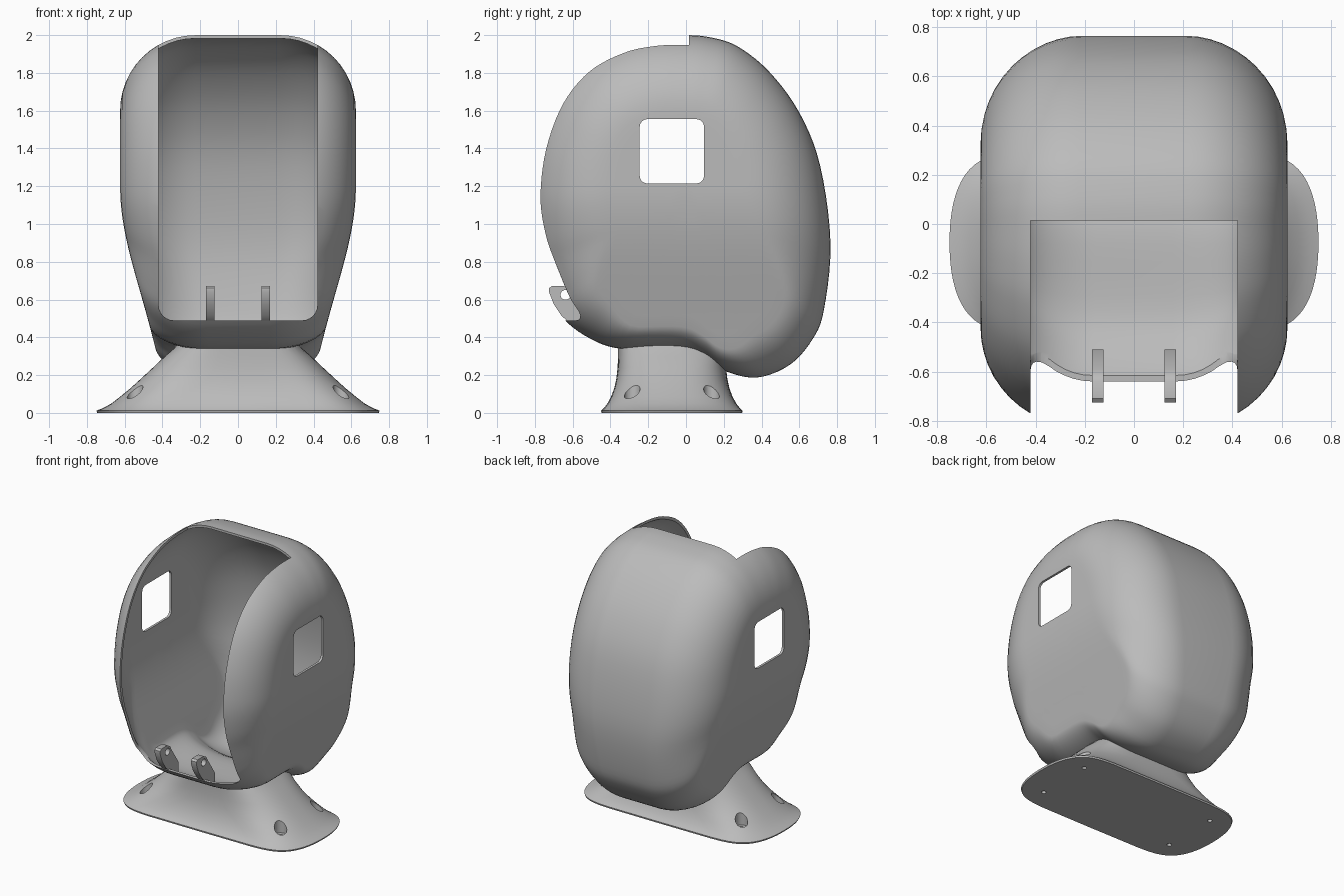
import bpy, bmesh
from math import sin, cos, pi, radians, copysign
from mathutils import Vector

cube = bpy.data.objects.get("Cube")
if cube:
    bpy.data.objects.remove(cube, do_unlink=True)

GREY = (0.5, 0.5, 0.5, 1)
mat = bpy.data.materials.new("plain_grey")
mat.use_nodes = True
mat.diffuse_color = GREY
mat.node_tree.nodes["Principled BSDF"].inputs["Base Color"].default_value = GREY


def loft(name, rings):
    """Closed solid skinned through equal-length rings of points."""
    bm = bmesh.new()
    rows = [[bm.verts.new(p) for p in ring] for ring in rings]
    n = len(rows[0])
    for a, b in zip(rows, rows[1:]):
        for i in range(n):
            j = (i + 1) % n
            bm.faces.new((a[i], a[j], b[j], b[i]))
    bm.faces.new(rows[0])
    bm.faces.new(rows[-1])
    bmesh.ops.recalc_face_normals(bm, faces=bm.faces)
    mesh = bpy.data.meshes.new(name)
    bm.to_mesh(mesh)
    bm.free()
    mesh.materials.append(mat)
    obj = bpy.data.objects.new(name, mesh)
    bpy.context.collection.objects.link(obj)
    return obj


def prism(name, outline, axis, lo, hi):
    """Extrude a 2D outline along the x, y or z axis."""
    def place(p, t):
        q = list(p)
        q.insert(axis, t)
        return q
    return loft(name, [[place(p, t) for p in outline] for t in (lo, hi)])


def rounded_rect(x0, x1, y0, y1, r, steps=6):
    pts = []
    corners = ((x1 - r, y1 - r), (x0 + r, y1 - r), (x0 + r, y0 + r), (x1 - r, y0 + r))
    for q, (cx, cy) in enumerate(corners):
        for s in range(steps + 1):
            a = (q + s / steps) * pi / 2
            pts.append((cx + r * cos(a), cy + r * sin(a)))
    return pts


def circle(cx, cy, r, n=24):
    return [(cx + r * cos(2 * pi * i / n), cy + r * sin(2 * pi * i / n)) for i in range(n)]


def apply_modifier(obj, kind, **settings):
    mod = obj.modifiers.new(kind.title(), kind)
    for key, value in settings.items():
        setattr(mod, key, value)
    bpy.context.view_layer.objects.active = obj
    bpy.ops.object.modifier_apply(modifier=mod.name)


def cut(obj, cutter, keep=False):
    apply_modifier(obj, 'BOOLEAN', operation='DIFFERENCE', solver='EXACT', object=cutter)
    if not keep:
        bpy.data.objects.remove(cutter, do_unlink=True)


def smooth_closed(points, steps):
    """Closed Catmull-Rom curve."""
    out, n = [], len(points)
    for i in range(n):
        a, b, c, d = (Vector(points[(i + k) % n]) for k in (-1, 0, 1, 2))
        for s in range(steps):
            t = s / steps
            out.append(0.5 * (2 * b + (c - a) * t + (2 * a - 5 * b + 4 * c - d) * t ** 2
                              + (3 * b - a - 3 * c + d) * t ** 3))
    return out


def ramp(v, lo, hi):
    t = min(1, max(0, (v - lo) / (hi - lo)))
    return t * t * (3 - 2 * t)


# Shell body: side profile (y, z) with broad rounded shoulders, tapering downwards
PROFILE = [(-.02, 2), (.12, 1.99), (.27, 1.942), (.44, 1.807), (.6, 1.59), (.71, 1.31),
           (.765, .9), (.73, .545), (.67, .39), (.55, .255), (.375, .187), (.205, .222),
           (.1, .285), (-.03, .328), (-.35, .34), (-.51, .395), (-.64, .49), (-.71, .61),
           (-.765, .76), (-.805, .93), (-.822, 1.16), (-.787, 1.42), (-.69, 1.67),
           (-.54, 1.85), (-.35, 1.953), (-.18, 1.992)]
WIDTH, ROUND, CENTRE = .624, .4, Vector((0, 1.1))


def taper(z):
    t = max(0, 1.2 - z) ** 2
    return 1 - .45 * t / (1 + 1.05 * t) / WIDTH


def rounding(p):
    """Edge rounding is tighter along the underside, most of all above the neck."""
    tightest = .32 + .25 * ramp(p.x, .2, .5) + .18 * ramp(-p.x, .3, .55)
    return tightest + (1 - tightest) * ramp(p.y, .34, .82)


profile = smooth_closed(PROFILE, 5)
ARC = 12
half = [(WIDTH - ROUND * (1 - sin(a)), ROUND * (1 - cos(a)), 1)
        for a in (i / ARC * pi / 2 for i in range(ARC + 1))]
half += [(WIDTH, ROUND, k / 10) for k in range(9, 0, -1)]


def shell_ring(x, inset, shrink, side):
    ring = []
    for p in profile:
        ray = p - CENTRE
        q = CENTRE + ray * (1 - inset * rounding(p) / ray.length) * shrink
        ring.append((side * x * taper(q.y), q.x, q.y))
    return ring


shell = loft("shell", [shell_ring(*h, -1) for h in reversed(half)] + [shell_ring(*h, 1) for h in half])

# Base foot: flared plate with bowed ends rising into a rounder neck
LEVELS = [(0, .745, .372), (.012, .75, .375), (.025, .715, .36), (.05, .67, .341),
          (.085, .625, .322), (.13, .57, .305), (.18, .515, .294), (.24, .45, .287),
          (.3, .387, .285), (.35, .33, .285), (.42, .27, .285)]


def power(v, e):
    return copysign(abs(v) ** e, v)


def foot_ring(z, w, d, n=64):
    t = ramp(z, 0, .22)
    ex, ey = 2 / (8 - 4.5 * t), 2 / (2.2 + .3 * t)
    angles = [2 * pi * i / n for i in range(n)]
    return [(w * power(cos(a), ex), d * power(sin(a), ey) - .075, z) for a in angles]


foot = loft("base_foot", [foot_ring(*level) for level in LEVELS])
cut(foot, shell, keep=True)

# Countersunk screw holes in the foot
for x in (-.545, .545):
    for y in (-.285, .135):
        cut(foot, prism("bore", circle(x, y, .042), 2, .055, .5))
        cut(foot, prism("screw_hole", circle(x, y, .016), 2, -.1, .2))

# Hollow the shell, then open the front and the side windows
apply_modifier(shell, 'SOLIDIFY', thickness=.017, offset=-1)
cut(shell, prism("front_opening", rounded_rect(-.42, .42, .49, 2.5, .08), 1, -1.2, .015))
cut(shell, prism("side_windows", rounded_rect(-.245, .095, 1.215, 1.555, .04), 0, -1, 1))

# Pair of hinge tabs on the front lip
TAB = [(-.71, .672), (-.64, .672), (-.61, .655), (-.59, .62), (-.51, .5), (-.51, .405),
       (-.63, .488), (-.66, .515), (-.7, .575), (-.725, .64), (-.725, .66)]
tabs = []
for side, x in (("right", -.17), ("left", .125)):
    tab = prism(side + "_hinge_tab", TAB, 0, x, x + .045)
    cut(tab, prism("pin_hole", circle(-.638, .625, .026), 0, x - .1, x + .1))
    tabs.append(tab)

# Smooth shading with crisp edges
bpy.ops.object.select_all(action='DESELECT')
for obj in [shell, foot] + tabs:
    obj.select_set(True)
bpy.context.view_layer.objects.active = shell
bpy.ops.object.shade_smooth_by_angle(angle=radians(35))
